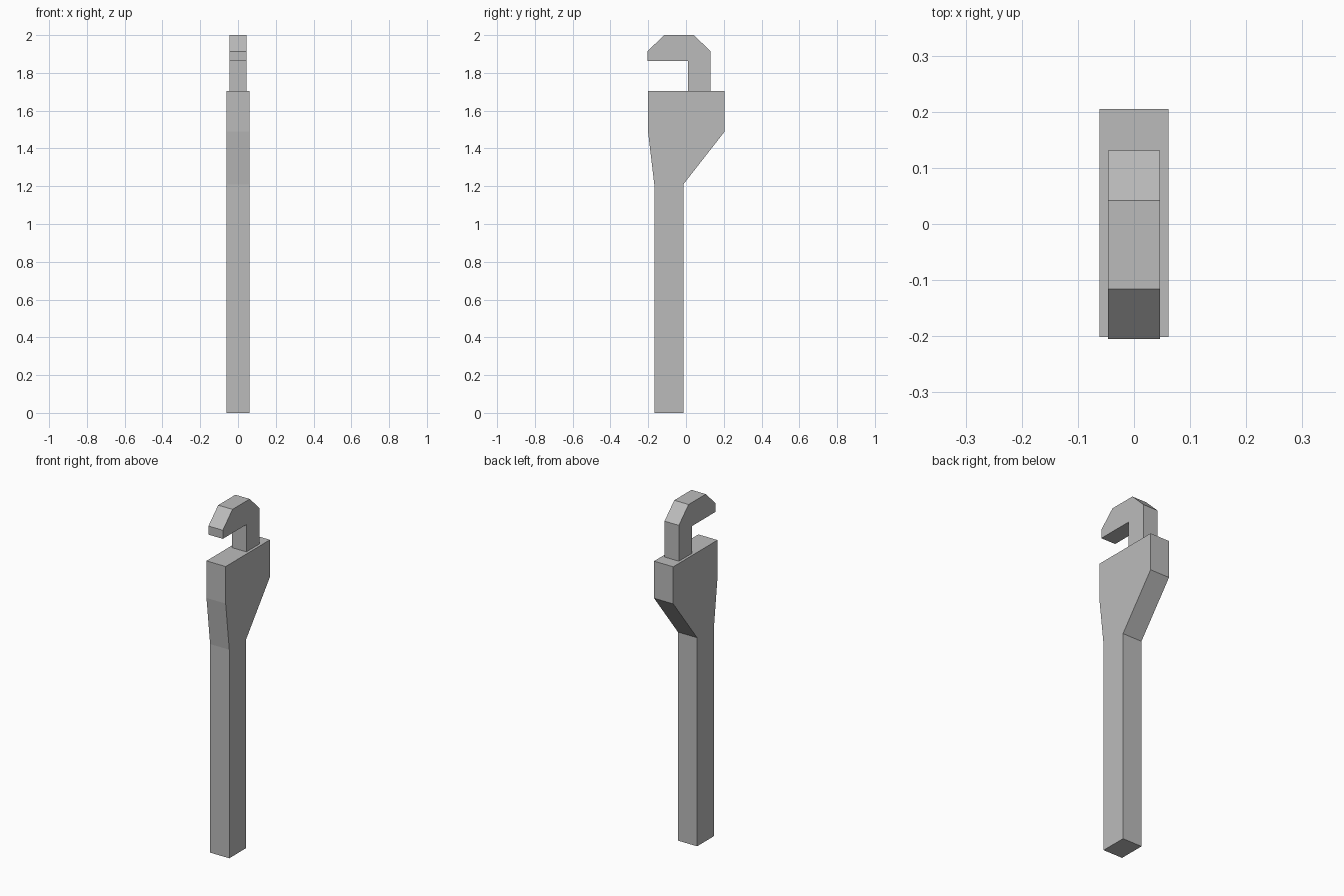
import bpy
import bmesh

if "Cube" in bpy.data.objects:
    bpy.data.objects.remove(bpy.data.objects["Cube"])

metal = bpy.data.materials.new("grey metal")
metal.diffuse_color = (0.5, 0.5, 0.5, 1)
metal.use_nodes = True
metal.node_tree.nodes["Principled BSDF"].inputs["Base Color"].default_value = metal.diffuse_color


def extrude_profile(name, profile, half_width):
    """Extrude a side profile of (y, z) points symmetrically along x."""
    bm = bmesh.new()
    face = bm.faces.new([bm.verts.new((-half_width, y, z)) for y, z in profile])
    result = bmesh.ops.extrude_face_region(bm, geom=[face])
    moved = [v for v in result["geom"] if isinstance(v, bmesh.types.BMVert)]
    bmesh.ops.translate(bm, verts=moved, vec=(2 * half_width, 0, 0))
    bmesh.ops.recalc_face_normals(bm, faces=bm.faces)
    mesh = bpy.data.meshes.new(name)
    bm.to_mesh(mesh)
    bm.free()
    mesh.materials.append(metal)
    obj = bpy.data.objects.new(name, mesh)
    bpy.context.collection.objects.link(obj)
    return obj


# Straight handle flaring into the fixed lower jaw
extrude_profile("handle_and_lower_jaw", [
    (-0.168, 0), (-0.014, 0), (-0.014, 1.21), (0.205, 1.49),
    (0.205, 1.705), (-0.201, 1.705), (-0.201, 1.49), (-0.168, 1.21),
], 0.0615)

# Hooked upper jaw on its post, set slightly into the lower jaw
extrude_profile("upper_jaw_hook", [
    (0.011, 1.69), (0.131, 1.69), (0.131, 1.913), (0.042, 2.0),
    (-0.116, 2.0), (-0.205, 1.913), (-0.205, 1.863), (0.011, 1.863),
], 0.046)
